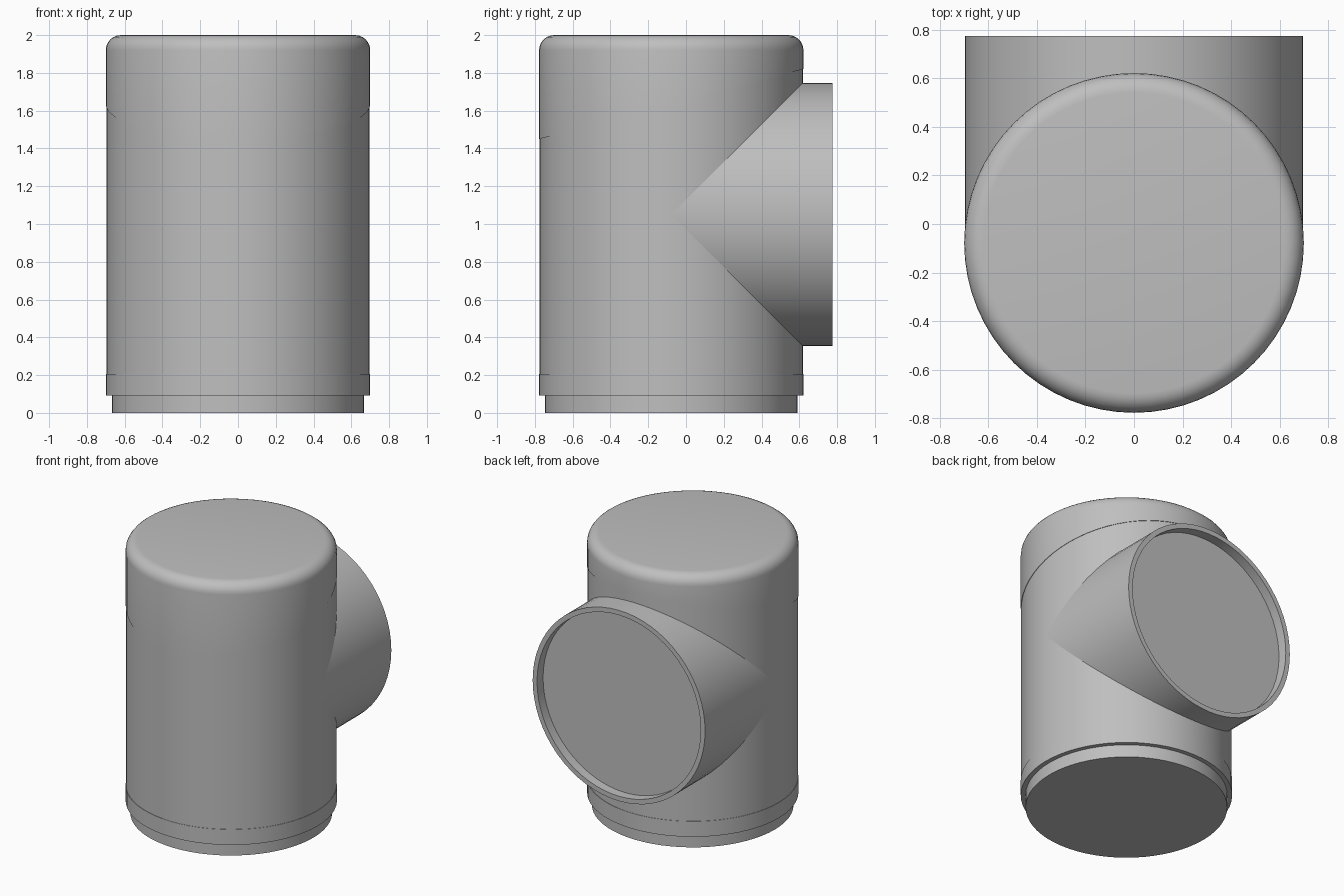
import bpy, bmesh, math
from mathutils import Matrix, Vector

if "Cube" in bpy.data.objects:
    bpy.data.objects.remove(bpy.data.objects["Cube"], do_unlink=True)

SEGMENTS = 64
RADIUS = 0.697          # main pipe and branch
LIP = 0.7               # cap and collar stand slightly proud
AXIS_Y = -0.078         # main pipe axis
BRANCH_Z = 1.05
SEAM_Z = 1.635          # seam height on the pipe axis
SEAM_SLOPE = 0.265

grey = bpy.data.materials.new("plain_grey")
grey.use_nodes = True
colour = (0.52, 0.52, 0.52, 1)
grey.diffuse_color = colour
grey.node_tree.nodes["Principled BSDF"].inputs["Base Color"].default_value = colour


def lathe(name, profile, matrix, cut=None):
    """Turn a (radius, height) profile about z, optionally keep what lies above a plane."""
    bm = bmesh.new()
    points = [bm.verts.new((r, 0, z)) for r, z in profile]
    edges = [bm.edges.new(pair) for pair in zip(points, points[1:])]
    bmesh.ops.spin(bm, geom=points + edges, cent=(0, 0, 0), axis=(0, 0, 1),
                   angle=math.tau, steps=SEGMENTS, use_duplicate=False)
    bmesh.ops.remove_doubles(bm, verts=bm.verts, dist=1e-5)
    if cut:
        bmesh.ops.bisect_plane(bm, geom=bm.verts[:] + bm.edges[:] + bm.faces[:],
                               plane_co=cut[0], plane_no=cut[1], clear_inner=True)
        rim = [e for e in bm.edges if e.is_boundary]
        bmesh.ops.holes_fill(bm, edges=rim, sides=0)
    bmesh.ops.recalc_face_normals(bm, faces=bm.faces)
    mesh = bpy.data.meshes.new(name)
    bm.to_mesh(mesh)
    bm.free()
    mesh.materials.append(grey)
    obj = bpy.data.objects.new(name, mesh)
    bpy.context.collection.objects.link(obj)
    obj.matrix_world = matrix
    bpy.ops.object.select_all(action='DESELECT')
    obj.select_set(True)
    bpy.context.view_layer.objects.active = obj
    bpy.ops.object.shade_smooth_by_angle(angle=math.radians(35))
    return obj


upright = Matrix.Translation((0, AXIS_Y, 0))

# Main pipe, bottom plug and collar
lathe("main_pipe", [(0, 0.12), (RADIUS, 0.12), (RADIUS, 1.86), (0, 1.86)], upright)
lathe("bottom_plug", [(0, 0), (0.668, 0), (0.668, 0.13), (0, 0.13)], upright)
lathe("bottom_collar", [(0, 0.092), (LIP, 0.092), (LIP, 0.205), (0, 0.205)], upright)

# Cap with rounded shoulder and a slanted lower seam
FILLET = 0.08
shoulder = [(LIP - FILLET + FILLET * math.cos(a), 2 - FILLET + FILLET * math.sin(a))
            for a in (math.radians(15 * i) for i in range(7))]
lathe("top_cap", [(0, 1.3), (LIP, 1.3)] + shoulder + [(0, 2)], upright,
      cut=(Vector((0, 0, SEAM_Z)), Vector((0, -SEAM_SLOPE, 1)).normalized()))

# Side branch facing the back, with a recessed end disc inside its rim
backward = Matrix.Translation((0, AXIS_Y, BRANCH_Z)) @ Matrix.Rotation(-math.pi / 2, 4, 'X')
END = 0.775 - AXIS_Y
lathe("side_branch", [(0, 0), (RADIUS, 0), (RADIUS, END), (0.662, END),
                      (0.662, END - 0.07), (0, END - 0.07)], backward)
